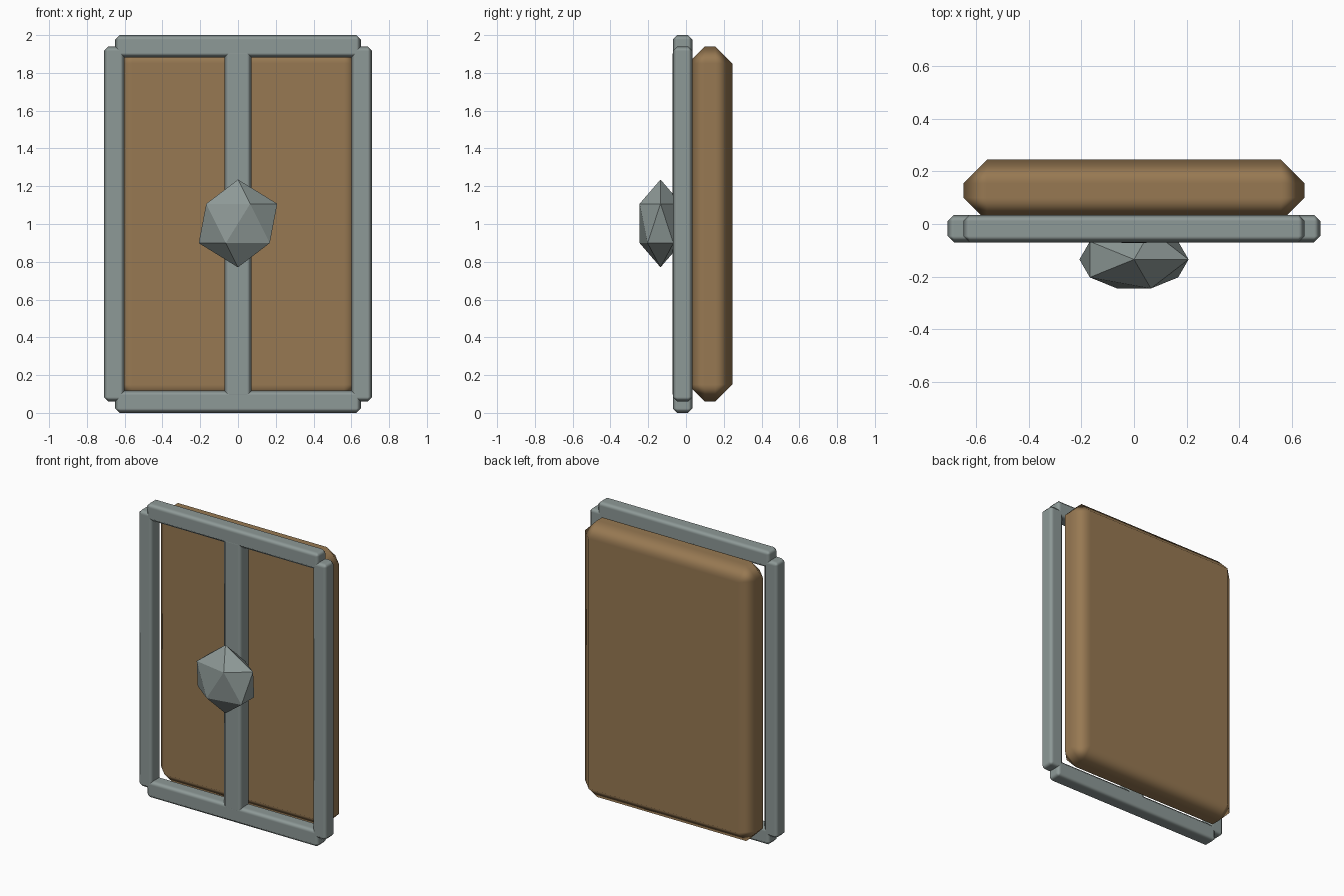
import bpy

if "Cube" in bpy.data.objects:
    bpy.data.objects.remove(bpy.data.objects["Cube"])


def material(name, rgb):
    m = bpy.data.materials.new(name)
    m.diffuse_color = (*rgb, 1)
    m.use_nodes = True
    m.node_tree.nodes["Principled BSDF"].inputs["Base Color"].default_value = m.diffuse_color
    return m


IRON = material("grey iron", (0.27, 0.32, 0.31))
WOOD = material("brown wood", (0.31, 0.19, 0.085))


def beam(name, x, y, z, bevel, mat):
    """Chamfered box spanning the given (min, max) ranges."""
    ranges = (x, y, z)
    bpy.ops.mesh.primitive_cube_add(size=1, location=[(a + b) / 2 for a, b in ranges])
    ob = bpy.context.object
    ob.name = name
    ob.scale = [b - a for a, b in ranges]
    bpy.ops.object.transform_apply(location=False, rotation=False, scale=True)
    ob.data.materials.append(mat)
    bpy.ops.object.shade_smooth()
    mod = ob.modifiers.new("chamfer", 'BEVEL')
    mod.width = bevel
    mod.segments = 1
    mod.harden_normals = True
    return ob


# Wooden panel
beam("panel", (-0.65, 0.65), (0.01, 0.245), (0.06, 1.94), 0.09, WOOD)

# Metal frame: side posts, rails and the middle bar
FRAME_Y = (-0.07, 0.035)
for side, x in (("left", (-0.71, -0.6)), ("right", (0.6, 0.71))):
    beam(side + "_post", x, FRAME_Y, (0.06, 1.94), 0.024, IRON)
for end, z in (("bottom", (0, 0.118)), ("top", (1.882, 2))):
    beam(end + "_rail", (-0.65, 0.65), FRAME_Y, z, 0.024, IRON)
beam("middle_bar", (-0.071, 0.071), (-0.072, 0.033), (0.075, 1.925), 0.024, IRON)

# Faceted boss in the centre
bpy.ops.mesh.primitive_ico_sphere_add(subdivisions=1, radius=1, location=(0, -0.135, 1.003))
boss = bpy.context.object
boss.name = "boss"
boss.scale = (0.2325, 0.13, 0.2325)
bpy.ops.object.transform_apply(location=False, rotation=False, scale=True)
boss.data.materials.append(IRON)
bpy.ops.object.shade_flat()
